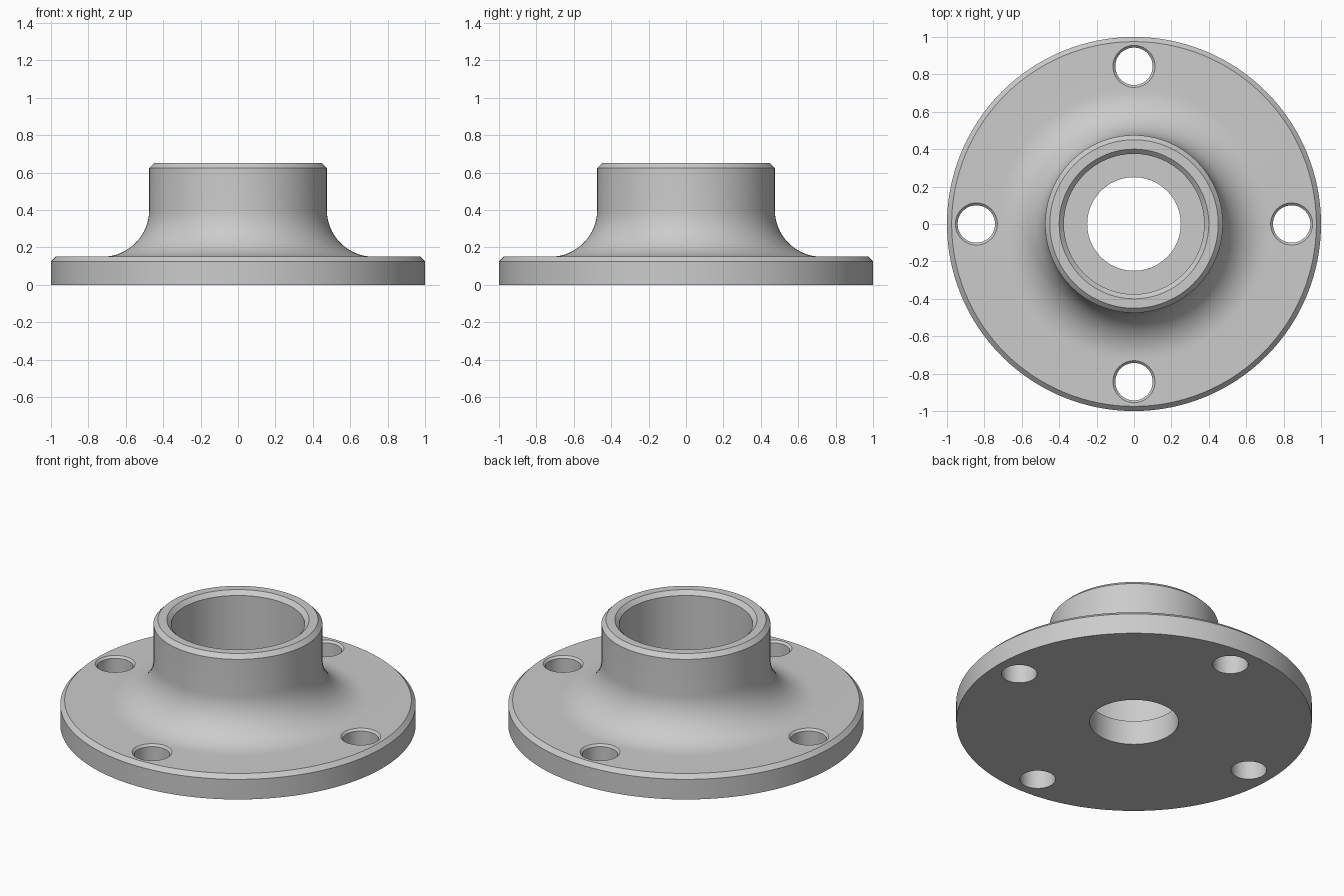
import bpy, bmesh, math
from mathutils import Vector

cube = bpy.data.objects.get("Cube")
if cube:
    bpy.data.objects.remove(cube, do_unlink=True)

steel = bpy.data.materials.new("steel_grey")
steel.use_nodes = True
GREY = (0.6, 0.6, 0.6, 1)
steel.diffuse_color = GREY
steel.node_tree.nodes["Principled BSDF"].inputs["Base Color"].default_value = GREY


def lathe(name, profile, steps, closed, location=(0, 0, 0)):
    """Turn a radius/height profile around the z axis."""
    bm = bmesh.new()
    verts = [bm.verts.new((r, 0, z)) for r, z in profile]
    edges = [bm.edges.new(pair) for pair in zip(verts, verts[1:])]
    if closed:
        edges.append(bm.edges.new((verts[-1], verts[0])))
    bmesh.ops.spin(bm, geom=verts + edges, cent=(0, 0, 0), axis=(0, 0, 1),
                   angle=math.tau, steps=steps, use_merge=True)
    bmesh.ops.remove_doubles(bm, verts=bm.verts, dist=1e-5)
    bmesh.ops.recalc_face_normals(bm, faces=bm.faces)
    mesh = bpy.data.meshes.new(name)
    bm.to_mesh(mesh)
    bm.free()
    mesh.materials.append(steel)
    obj = bpy.data.objects.new(name, mesh)
    obj.location = location
    bpy.context.collection.objects.link(obj)
    return obj


# Flange plate, concave fillet, hub and stepped bore in one turned profile
PLATE, HUB, FILLET, CHAMFER = 0.15, 0.475, 0.25, 0.025
TOP, BORE, SOCKET = 0.65, 0.25, 0.375
ARC_STEPS = 16
fillet = []
for i in range(ARC_STEPS + 1):
    a = i / ARC_STEPS * math.pi / 2
    fillet.append((HUB + FILLET * (1 - math.sin(a)),
                   PLATE + FILLET * (1 - math.cos(a))))
fillet = [(HUB + FILLET, PLATE)] + fillet[1:]

profile = [(BORE, 0), (1, 0), (1, PLATE - CHAMFER), (1 - CHAMFER, PLATE)]
profile += fillet
profile += [(HUB, TOP - CHAMFER), (HUB - CHAMFER, TOP),
            (SOCKET + CHAMFER, TOP), (SOCKET, TOP - CHAMFER),
            (SOCKET, PLATE), (BORE, PLATE)]
flange = lathe("pipe_flange", profile, 128, True)

# Four bolt holes with small chamfered rims
HOLE, RIM, BOLT_CIRCLE = 0.1, 0.0125, 0.843
cutter_profile = [(0, -0.1), (HOLE, -0.1), (HOLE, PLATE - RIM),
                  (HOLE + 2 * RIM, PLATE + RIM), (0, PLATE + RIM)]
bpy.context.view_layer.objects.active = flange
for i in range(4):
    a = i * math.pi / 2
    spot = BOLT_CIRCLE * Vector((math.cos(a), math.sin(a), 0))
    cutter = lathe("bolt_hole_cutter", cutter_profile, 48, False, spot)
    cutter.hide_render = True
    cut = flange.modifiers.new("bolt_hole", 'BOOLEAN')
    cut.operation = 'DIFFERENCE'
    cut.solver = 'EXACT'
    cut.object = cutter
    bpy.context.view_layer.update()
    bpy.ops.object.modifier_apply(modifier=cut.name)
    bpy.data.objects.remove(cutter, do_unlink=True)

# Smooth curved walls, crisp chamfer edges
bpy.ops.object.select_all(action='DESELECT')
flange.select_set(True)
bpy.ops.object.shade_smooth_by_angle(angle=math.radians(30))
